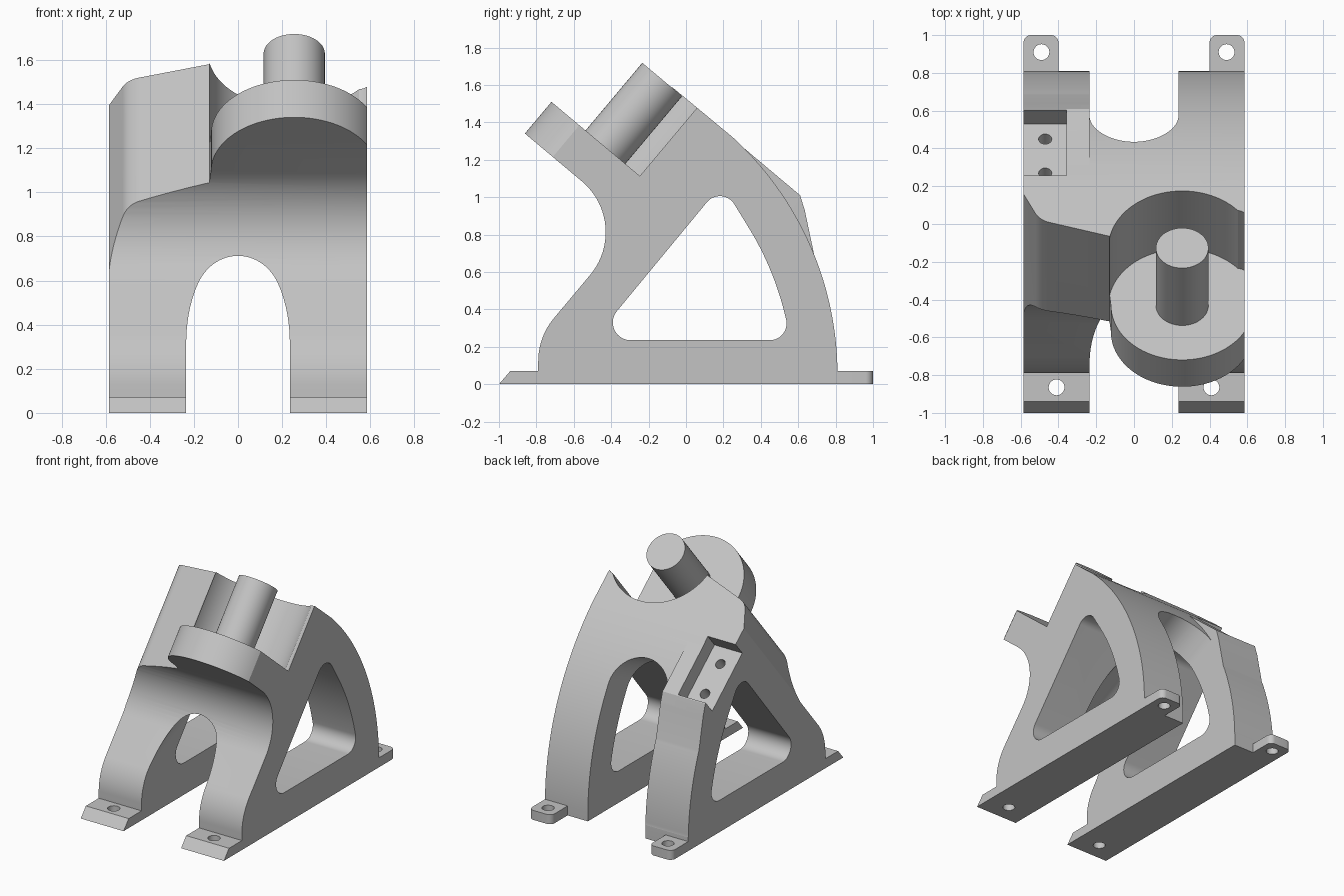
import bpy, bmesh, math
from math import sin, cos, radians, pi
from mathutils import Vector

cube = bpy.data.objects.get("Cube")
if cube:
    bpy.data.objects.remove(cube, do_unlink=True)

grey = bpy.data.materials.new("plain grey")
grey.use_nodes = True
grey.diffuse_color = (0.55, 0.55, 0.55, 1)
grey.node_tree.nodes["Principled BSDF"].inputs["Base Color"].default_value = grey.diffuse_color

# Frames: two outline axes and an extrusion axis
TILT, SLOPE = radians(50), radians(25)
X = Vector((1, 0, 0))
U = Vector((0, cos(TILT), sin(TILT)))       # peg axis
V = Vector((0, sin(TILT), -cos(TILT)))      # down the sloped top
SIDE = (Vector((0, 1, 0)), Vector((0, 0, 1)), X)
FLAT = (X, Vector((0, 1, 0)), Vector((0, 0, 1)))
TILTED = (X, V, U)
ARCH = (X, Vector((0, -sin(SLOPE), cos(SLOPE))), Vector((0, cos(SLOPE), sin(SLOPE))))


def vu(v, u):
    """Side-profile point from tilted coordinates."""
    p = V * v + U * u
    return p.y, p.z


def arc(cx, cy, r, a0, a1, n=32):
    steps = [radians(a0 + (a1 - a0) * i / n) for i in range(n + 1)]
    return [(cx + r * cos(a), cy + r * sin(a)) for a in steps]


def rounded(corners, n=14):
    """Polygon from (a, b, radius) corners with filleted corners."""
    out = []
    for i, (a, b, r) in enumerate(corners):
        p = Vector((a, b))
        if r == 0:
            out.append((a, b))
            continue
        d0 = (Vector(corners[i - 1][:2]) - p).normalized()
        d1 = (Vector(corners[(i + 1) % len(corners)][:2]) - p).normalized()
        half = d0.angle(d1) / 2
        c = p + (d0 + d1).normalized() * (r / sin(half))
        s = p + d0 * (r / math.tan(half)) - c
        e = p + d1 * (r / math.tan(half)) - c
        sweep = s.angle(e)
        for k in range(n + 1):
            t = k / n
            q = c + (s * sin((1 - t) * sweep) + e * sin(t * sweep)) / sin(sweep)
            out.append((q.x, q.y))
    return out


def prism(name, outline, h0, h1, frame):
    a, b, n = frame
    bm = bmesh.new()
    low = [bm.verts.new(a * p + b * q + n * h0) for p, q in outline]
    face = bm.faces.new(low)
    grown = bmesh.ops.extrude_face_region(bm, geom=[face])["geom"]
    bmesh.ops.translate(bm, vec=n * (h1 - h0),
                        verts=[g for g in grown if isinstance(g, bmesh.types.BMVert)])
    bmesh.ops.recalc_face_normals(bm, faces=bm.faces)
    mesh = bpy.data.meshes.new(name)
    bm.to_mesh(mesh)
    bm.free()
    mesh.materials.append(grey)
    ob = bpy.data.objects.new(name, mesh)
    bpy.context.collection.objects.link(ob)
    return ob


def select(ob):
    bpy.ops.object.select_all(action='DESELECT')
    ob.select_set(True)
    bpy.context.view_layer.objects.active = ob


def combine(target, tool, operation):
    """Apply a boolean and discard the tool."""
    select(target)
    mod = target.modifiers.new("join", 'BOOLEAN')
    mod.operation, mod.object, mod.solver = operation, tool, 'EXACT'
    bpy.ops.object.modifier_apply(modifier=mod.name)
    bpy.data.objects.remove(tool, do_unlink=True)


HALF, INNER = 0.585, 0.235
TOP, DISC_TOP, DISC_LOW = 1.166, 0.694, 0.473
PEG_X, PEG_V = 0.255, -1.1445

# Side profile: front foot, curved neck, sloped top, curved back
neck = vu(-0.768, DISC_LOW)
profile = rounded([(-1, 0, 0), (-0.94, 0.07, 0), (-0.79, 0.07, 0), (-0.79, 0.253, 0.36),
                   (*neck, 0.355), (*vu(-1.7, DISC_LOW), 0), (*vu(-1.7, TOP), 0)], 20)
profile += arc(-0.91, 0.05, 1.72, 47.6, 0, 40) + [(0.81, 0)]
body = prism("bracket_body", profile, -HALF, HALF, SIDE)

# Raised back of the left leg
hump = [vu(-0.85, TOP), vu(-0.182, TOP), (0.635, 0.93), (0.81, 0.1), (0.7, 0.3), (0.4, 0.95)]
combine(body, prism("raised_back", hump, -HALF, -INNER, SIDE), 'UNION')

# Plan shape along the peg axis: slanted shoulder and round disc
plan = [(HALF, 3)] + arc(PEG_X, PEG_V, 0.377, -28.9, -180, 48)
plan += rounded([(-0.13, -1.066, 0), (-0.5, -0.955, 0.12), (-HALF, -0.775, 0), (-HALF, 3, 0)])
combine(body, prism("plan_shape", plan, -3, 3, TILTED), 'INTERSECT')

# Round cradle above the disc
cradle = [(-0.135, -2)] + arc(PEG_X, PEG_V, 0.39, 180, 41, 48)
cradle += [(0.568, -0.893), (0.6, -0.915), (0.7, -1.0), (0.7, -2)]
combine(body, prism("cradle", cradle, DISC_TOP, 2, TILTED), 'DIFFERENCE')

# Triangular side window
window = rounded([(-0.498, 0.235, 0.095), (0.563, 0.235, 0.09),
                  (0.466, 0.624, 1.6), (0.192, 1.07, 0.09)])
combine(body, prism("window", window, -1, 1, SIDE), 'DIFFERENCE')

# Arched passage between the legs
arch = [(INNER, -2)] + arc(0, 0.833 - INNER, INNER, 0, 180, 40) + [(-INNER, -2)]
combine(body, prism("arch", arch, -2, 2, ARCH), 'DIFFERENCE')

# Open pocket with two holes in the raised back
pocket = [(-0.7, -0.648), (-0.358, -0.648), (-0.358, -0.19), (-0.7, -0.19)]
combine(body, prism("pocket", pocket, 1.05, 2, TILTED), 'DIFFERENCE')
for v in (-0.294, -0.529):
    hole = arc(-0.47, v, 0.035, 0, 345, 23)
    combine(body, prism("pocket_hole", hole, 0.92, 1.2, TILTED), 'DIFFERENCE')

# Rear tabs and foot holes on both sides
for s in (-1, 1):
    tab = rounded([(s * 0.4, 0.7, 0), (s * HALF, 0.7, 0),
                   (s * HALF, 1, 0.04), (s * 0.4, 1, 0.04)], 8)
    combine(body, prism("rear_tab", tab, 0, 0.07, FLAT), 'UNION')
    for x, y in ((s * 0.49, 0.91), (s * 0.41, -0.865)):
        hole = arc(x, y, 0.042, 0, 345, 23)
        combine(body, prism("foot_hole", hole, -0.1, 0.2, FLAT), 'DIFFERENCE')

# Peg standing on the disc
peg = prism("peg", arc(PEG_X, PEG_V, 0.139, 0, 352.5, 47), DISC_TOP - 0.05, TOP, TILTED)

for ob in (body, peg):
    select(ob)
    bpy.ops.object.shade_smooth_by_angle(angle=radians(25))
